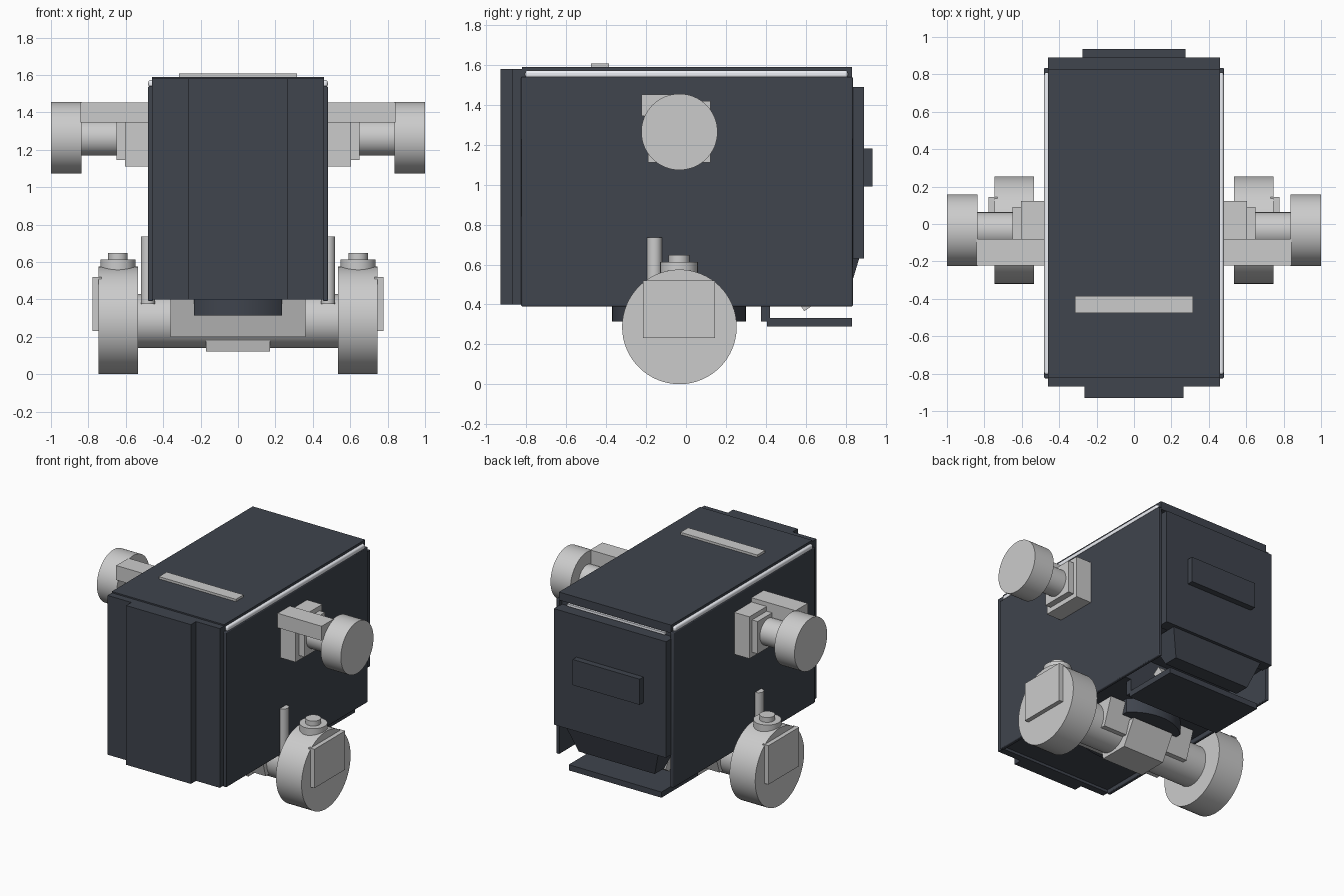
import bpy, bmesh, math
from mathutils import Matrix

if "Cube" in bpy.data.objects:
    bpy.data.objects.remove(bpy.data.objects["Cube"])

def material(name, rgb):
    m = bpy.data.materials.new(name)
    m.diffuse_color = (*rgb, 1)
    m.use_nodes = True
    m.node_tree.nodes["Principled BSDF"].inputs["Base Color"].default_value = m.diffuse_color
    return m

DARK = material("dark_panel", (0.05, 0.058, 0.075))
PALE = material("pale_trim", (0.85, 0.87, 0.92))

def finish(name, bm, mat=None, bevel=0, segs=1):
    bmesh.ops.recalc_face_normals(bm, faces=bm.faces)
    me = bpy.data.meshes.new(name)
    bm.to_mesh(me)
    bm.free()
    me.shade_smooth()
    me.set_sharp_from_angle(angle=math.radians(30))
    ob = bpy.data.objects.new(name, me)
    bpy.context.collection.objects.link(ob)
    if mat:
        me.materials.append(mat)
    if bevel:
        b = ob.modifiers.new("bevel", 'BEVEL')
        b.width, b.segments = bevel, segs
    return ob

def box(name, x, y, z, mat=None, bevel=0, segs=1, tilt=0):
    """Box from (min, max) ranges, optionally tilted about x."""
    bm = bmesh.new()
    bmesh.ops.create_cube(bm, size=1)
    for v in bm.verts:
        v.co = [v.co[i] * (r[1] - r[0]) for i, r in enumerate((x, y, z))]
    ob = finish(name, bm, mat, bevel, segs)
    ob.location = [(r[0] + r[1]) / 2 for r in (x, y, z)]
    ob.rotation_euler.x = tilt
    return ob

def cyl(name, r, axis, lo, hi, a, b, mat=None):
    """Cylinder along x (a, b = y, z) or along z (a, b = x, y)."""
    bm = bmesh.new()
    bmesh.ops.create_cone(bm, cap_ends=True, segments=64, radius1=r, radius2=r, depth=hi - lo)
    mid = (lo + hi) / 2
    if axis == 'x':
        bm.transform(Matrix.Translation((mid, a, b)) @ Matrix.Rotation(math.pi / 2, 4, 'Y'))
    else:
        bm.transform(Matrix.Translation((a, b, mid)))
    return finish(name, bm, mat)

def prism(name, pts, axis, lo, hi, mat=None):
    """Extrude a (y, z) profile along x, or an (x, y) profile along z."""
    bm = bmesh.new()
    vs = [bm.verts.new((lo, *p) if axis == 'x' else (*p, lo)) for p in pts]
    f = bm.faces.new(vs)
    ext = bmesh.ops.extrude_face_region(bm, geom=[f])['geom']
    d = hi - lo
    bmesh.ops.translate(bm, vec=(d, 0, 0) if axis == 'x' else (0, 0, d),
                        verts=[e for e in ext if isinstance(e, bmesh.types.BMVert)])
    return finish(name, bm, mat)

# Main cabinet, with a recess at the lower back
prism("cabinet_core", [(-.82, .42), (.42, .42), (.42, .62), (.80, .64), (.80, 1.53), (-.82, 1.53)],
      'x', -.457, .457, DARK)
box("lid", (-.46, .46), (-.82, .83), (1.53, 1.59), DARK)
box("front_panel", (-.46, .46), (-.87, -.82), (.40, 1.58), DARK)
box("front_centre_panel", (-.265, .265), (-.93, -.87), (.40, 1.58), DARK)
box("top_strip", (-.315, .315), (-.475, -.385), (1.59, 1.607))

# Back plate, label plaque, chute and tray
box("back_plate", (-.46, .46), (.80, .89), (.63, 1.49), DARK)
box("back_plaque", (-.275, .275), (.89, .935), (.99, 1.18), DARK)
box("back_gap_strip", (-.40, .40), (.80, .82), (1.497, 1.515), PALE)
chute = prism("back_chute", [(.62, .63), (.867, .63), (.81, .44), (.70, .44)], 'x', -.38, .38, DARK)
for v in chute.data.vertices:
    if v.co.z < .5:
        v.co.x *= .82
box("tray", (-.38, .38), (.405, .83), (.29, .332), DARK)
box("tray_upright", (-.38, .38), (.375, .42), (.315, .45), DARK)
box("chute_roller_block", (-.28, .28), (.56, .62), (.375, .47), tilt=math.radians(35))

# Turntable neck: a disc trimmed flat on both sides
arc = [math.radians(-44.5 + 89 * i / 24) for i in range(25)]
end = [(.335 * math.sin(t), .335 * math.cos(t) - .035) for t in arc]
prism("neck", end + [(-x, -.07 - y) for x, y in end], 'z', .315, .43, DARK)

# Axle and its tapered mounts
cyl("axle", .145, 'x', -.55, .55, -.033, .285)
prism("axle_mount", [(-.25, .40), (-.19, .20), (.12, .20), (.19, .40)], 'x', -.36, .36)
prism("axle_foot", [(-.16, .30), (-.12, .12), (.10, .12), (.20, .30)], 'x', -.17, .17)

# Parts repeated on both sides
for s, side in ((1, "right"), (-1, "left")):
    def span(a, b):
        return (a, b) if s > 0 else (-b, -a)

    box(side + "_wall", span(.455, .481), (-.825, .835), (.39, 1.54), DARK, .006, 2)
    box(side + "_light_strip", span(.44, .48), (-.805, .81), (1.535, 1.572), PALE, .013, 4)
    cyl(side + "_strut", .0375, 'z', .375, .735, s * .482, -.158)

    # Wheel with hub plate and stacked cap
    cyl(side + "_wheel", .287, 'x', *span(.535, .745), -.033, .288)
    box(side + "_hub_plate", span(.73, .777), (-.215, .145), (.232, .52))
    cyl(side + "_wheel_cap", .094, 'z', .50, .612, s * .642, -.035)
    cyl(side + "_wheel_cap_top", .052, 'z', .60, .648, s * .642, -.035)

    # Upper arm: stepped base, shaft, bar and end disc
    box(side + "_arm_base", span(.47, .605), (-.19, .122), (1.11, 1.42))
    box(side + "_arm_step", span(.60, .65), (-.15, .09), (1.145, 1.385))
    cyl(side + "_arm_shaft", .096, 'x', *span(.64, .85), -.033, 1.265)
    box(side + "_arm_bar", span(.46, .842), (-.223, -.08), (1.345, 1.452))
    cyl(side + "_arm_disc", .191, 'x', *span(.836, 1.0), -.033, 1.264)
